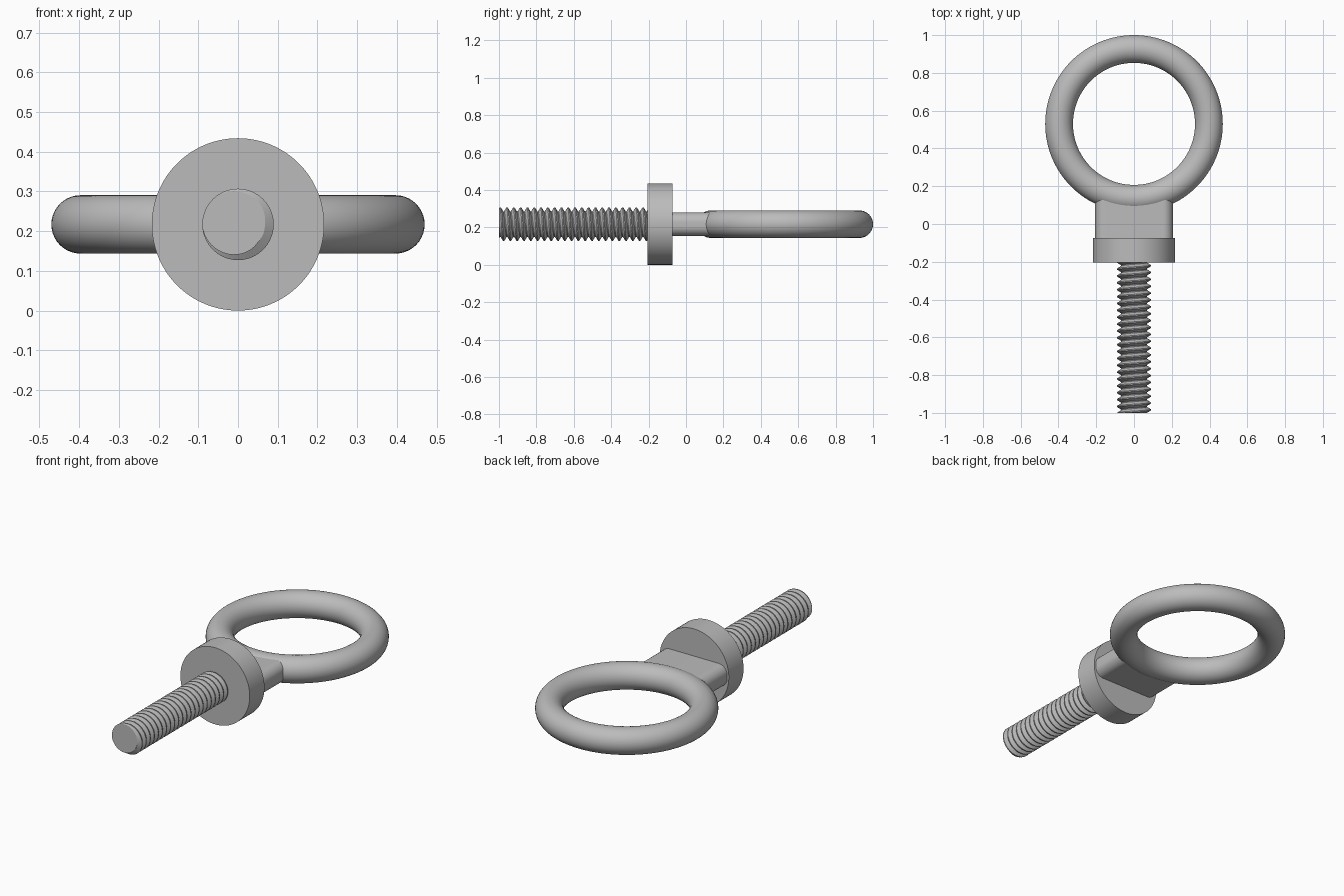
import bpy, bmesh, math
from math import cos, sin, pi, radians

if "Cube" in bpy.data.objects:
    bpy.data.objects.remove(bpy.data.objects["Cube"], do_unlink=True)

AXIS_Z = 0.217
steel = bpy.data.materials.new("grey_steel")
steel.use_nodes = True
steel.diffuse_color = (0.5, 0.5, 0.5, 1)
steel.node_tree.nodes["Principled BSDF"].inputs["Base Color"].default_value = (0.5, 0.5, 0.5, 1)


def finish(obj, name, angle=30):
    obj.name = name
    obj.data.materials.append(steel)
    bpy.ops.object.select_all(action="DESELECT")
    obj.select_set(True)
    bpy.context.view_layer.objects.active = obj
    bpy.ops.object.shade_smooth_by_angle(angle=radians(angle))


def from_bmesh(bm, name):
    bmesh.ops.recalc_face_normals(bm, faces=bm.faces)
    mesh = bpy.data.meshes.new(name)
    bm.to_mesh(mesh)
    bm.free()
    obj = bpy.data.objects.new(name, mesh)
    bpy.context.collection.objects.link(obj)
    obj.location.z = AXIS_Z
    finish(obj, name)


# Lifting ring
bpy.ops.mesh.primitive_torus_add(major_radius=0.3965, minor_radius=0.0735,
                                 major_segments=128, minor_segments=40,
                                 location=(0, 0.53, AXIS_Z))
finish(bpy.context.object, "ring")

# Round collar
bpy.ops.mesh.primitive_cylinder_add(vertices=128, radius=0.217, depth=0.132,
                                    location=(0, -0.139, AXIS_Z),
                                    rotation=(pi / 2, 0, 0))
finish(bpy.context.object, "collar")

# Flat neck with rounded sides, running into the ring
bm = bmesh.new()
half_w, half_h, fillet = 0.206, 0.063, 0.052
outline = []
for quarter, (sx, sz) in enumerate([(1, 1), (-1, 1), (-1, -1), (1, -1)]):
    for k in range(13):
        a = (quarter + k / 12) * pi / 2
        outline.append(bm.verts.new((sx * (half_w - fillet) + fillet * cos(a), -0.09,
                                     sz * (half_h - fillet) + fillet * sin(a))))
base = bm.faces.new(outline)
grown = bmesh.ops.extrude_face_region(bm, geom=[base], use_keep_orig=True)
new_verts = [g for g in grown["geom"] if isinstance(g, bmesh.types.BMVert)]
bmesh.ops.translate(bm, verts=new_verts, vec=(0, 0.25, 0))
from_bmesh(bm, "neck")

# Threaded shank: a helical V profile, trimmed flat at both ends
pitch, steps, turns = 0.8 / 22, 40, 26
profile = [(0, 0.068), (0.12, 0.068), (0.48, 0.09), (0.64, 0.09)]
start = 1 - 24 * pitch
bm = bmesh.new()
rows = []
for i in range(turns * steps):
    t = 2 * pi * i / steps
    rows.append([bm.verts.new((r * cos(t), -(start + pitch * (i / steps + s)), r * sin(t)))
                 for s, r in profile])
for i in range(len(rows) - steps - 1):
    here = rows[i] + [rows[i + steps][0]]
    ahead = rows[i + 1] + [rows[i + 1 + steps][0]]
    for k in range(len(profile)):
        bm.faces.new((here[k], here[k + 1], ahead[k + 1], ahead[k]))
for y, direction in ((-1, -1), (-0.19, 1)):
    cut = bmesh.ops.bisect_plane(bm, geom=bm.verts[:] + bm.edges[:] + bm.faces[:],
                                 plane_co=(0, y, 0), plane_no=(0, direction, 0),
                                 clear_outer=True)
    rim = [g for g in cut["geom_cut"] if isinstance(g, bmesh.types.BMEdge)]
    bmesh.ops.edgeloop_fill(bm, edges=rim)
from_bmesh(bm, "threaded_shank")
